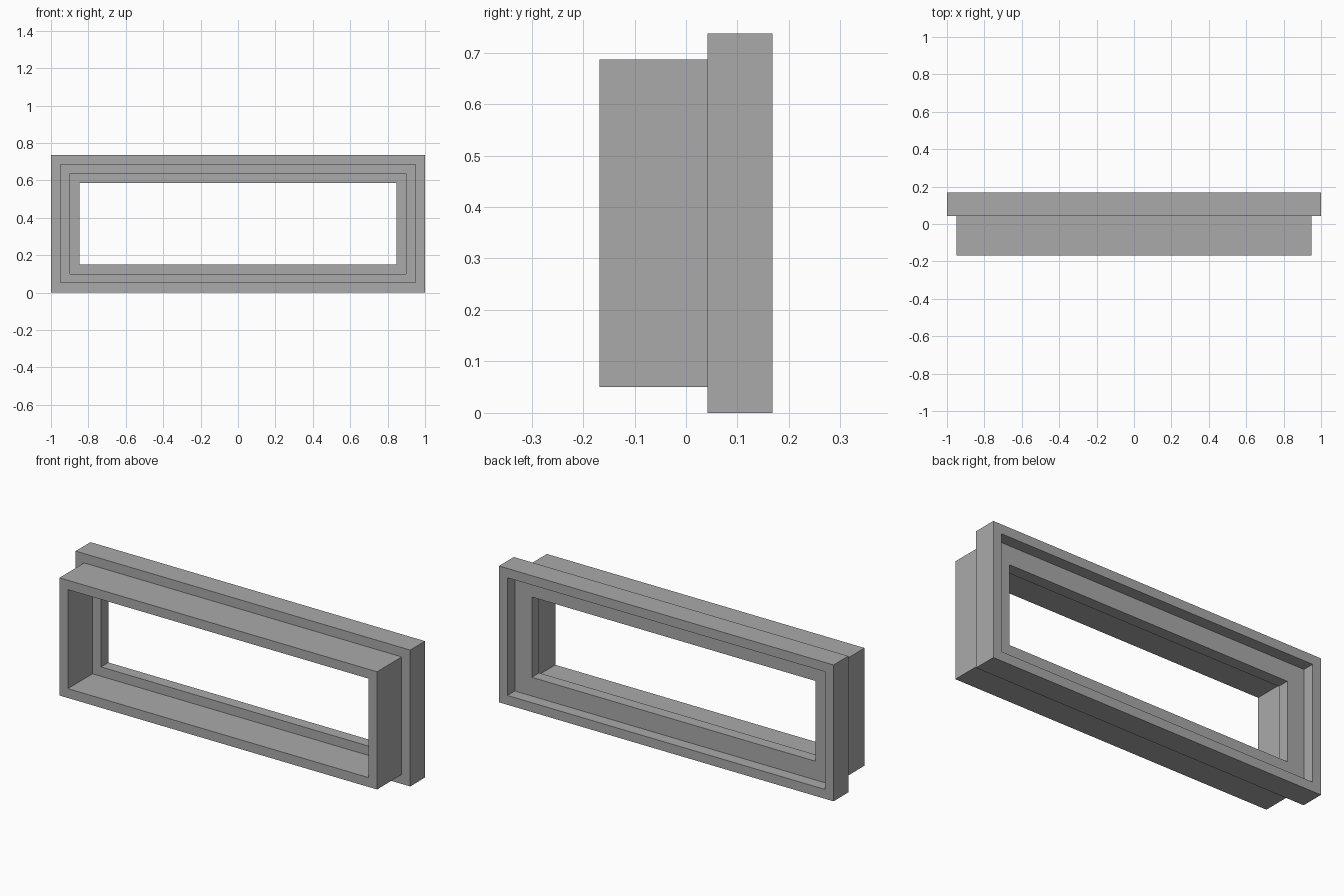
import bpy, bmesh

if "Cube" in bpy.data.objects:
    bpy.data.objects.remove(bpy.data.objects["Cube"])

HALF_W, HEIGHT = 1.0, 0.737
STEP = 0.0505                                   # wall thickness of each nested ring
FRONT, LIP, LEDGE, BACK = -0.1685, 0.042, 0.105, 0.1685

grey = bpy.data.materials.new("grey")
grey.diffuse_color = (0.4, 0.4, 0.4, 1)
grey.use_nodes = True
grey.node_tree.nodes["Principled BSDF"].inputs["Base Color"].default_value = grey.diffuse_color

# Cross-section of the frame: (inset from the outer edge, depth), walked as a closed loop
profile = [
    (0, BACK), (0, LIP), (STEP, LIP), (STEP, FRONT),                        # outside
    (2 * STEP, FRONT), (2 * STEP, LIP), (3 * STEP, LIP),                    # front opening
    (3 * STEP, LEDGE), (STEP, LEDGE), (STEP, BACK),                         # glazing ledge, rear recess
]

# Sweep the section around a rectangle with mitred corners
bm = bmesh.new()
rings = []
for sx, sz in ((-1, -1), (1, -1), (1, 1), (-1, 1)):
    rings.append([bm.verts.new((sx * (HALF_W - d), y, HEIGHT / 2 + sz * (HEIGHT / 2 - d)))
                  for d, y in profile])
n = len(profile)
for i in range(4):
    a, b = rings[i], rings[(i + 1) % 4]
    for j in range(n):
        k = (j + 1) % n
        bm.faces.new((a[j], b[j], b[k], a[k]))
bmesh.ops.recalc_face_normals(bm, faces=bm.faces)

mesh = bpy.data.meshes.new("window_frame")
bm.to_mesh(mesh)
bm.free()
mesh.materials.append(grey)
frame = bpy.data.objects.new("window_frame", mesh)
bpy.context.collection.objects.link(frame)
